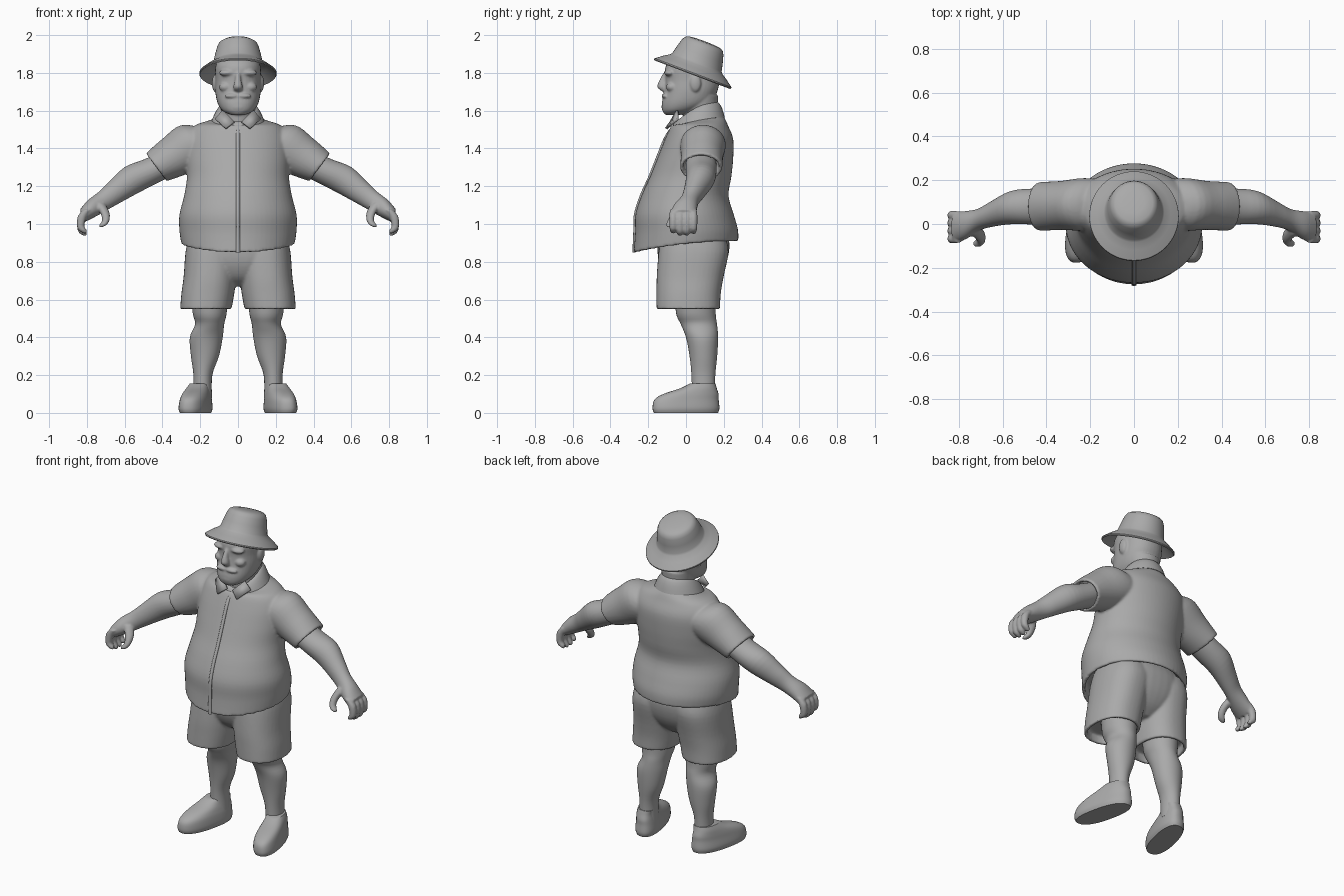
import bpy
import bmesh
import math
from mathutils import Matrix, Vector

old_cube = bpy.data.objects.get("Cube")
if old_cube:
    bpy.data.objects.remove(old_cube, do_unlink=True)

# One plain grey for the whole figure
grey = bpy.data.materials.new("clay grey")
grey.use_nodes = True
colour = (.4, .4, .4, 1)
grey.diffuse_color = colour
grey.node_tree.nodes["Principled BSDF"].inputs["Base Color"].default_value = colour

X_AXIS, Y_AXIS = Vector((1, 0, 0)), Vector((0, 1, 0))


def blend_rows(rows, steps):
    """Catmull-Rom interpolation between the given cross-sections."""
    rows = [tuple(row) + (0,) * (6 - len(row)) for row in rows]
    if steps == 1:
        return rows
    result = []
    for i in range(len(rows) - 1):
        a, b, c, d = rows[max(i - 1, 0)], rows[i], rows[i + 1], rows[min(i + 2, len(rows) - 1)]
        for k in range(steps):
            t = k / steps
            result.append([q + t / 2 * (r - p + t * (2 * p - 5 * q + 4 * r - s + t * (3 * (q - r) + s - p)))
                           for p, q, r, s in zip(a, b, c, d)])
    return result + [rows[-1]]


def loft(bm, rows, u=X_AXIS, v=Y_AXIS, power=2, sides=40, steps=4, hollow=None, both=False):
    """Skin cross-sections (x, y, z, radius_u, radius_v, front_drop) into a closed body.
    A hollow vector sinks the last opening, so hems look like cloth."""
    rows = blend_rows(rows, steps)
    if hollow:
        x, y, z, ru, rv, drop = rows[-1]
        inner = (ru - .018, rv - .018, drop)
        rows.append((x, y, z) + inner)
        rows.append((x + hollow[0], y + hollow[1], z + hollow[2]) + inner)
    for mirror in ((1, -1) if both else (1,)):
        rings = []
        for x, y, z, ru, rv, drop in rows:
            ring = []
            for k in range(sides):
                angle = math.tau * k / sides
                c, s = math.cos(angle), math.sin(angle)
                cu = math.copysign(abs(c) ** (2 / power), c)
                sv = math.copysign(abs(s) ** (2 / power), s)
                point = Vector((x, y, z)) + u * (ru * cu) + v * (rv * sv)
                point.z -= drop * ((1 - s) / 2) ** 2
                point.x *= mirror
                ring.append(bm.verts.new(point))
            rings.append(ring)
        for low, high in zip(rings, rings[1:]):
            for k in range(sides):
                n = (k + 1) % sides
                bm.faces.new((low[k], low[n], high[n], high[k]))
        bm.faces.new(rings[0])
        bm.faces.new(rings[-1])


def ball(bm, centre, size, both=False):
    for mirror in ((1, -1) if both else (1,)):
        place = Matrix.Translation((centre[0] * mirror, centre[1], centre[2]))
        bmesh.ops.create_uvsphere(bm, u_segments=24, v_segments=16, radius=1,
                                  matrix=place @ Matrix.Diagonal((*size, 1)))


def finish(name, bm, voxel=None):
    """Turn the bmesh into an object; a voxel size melts its bodies together."""
    bmesh.ops.recalc_face_normals(bm, faces=bm.faces)
    mesh = bpy.data.meshes.new(name)
    bm.to_mesh(mesh)
    bm.free()
    mesh.materials.append(grey)
    obj = bpy.data.objects.new(name, mesh)
    bpy.context.collection.objects.link(obj)
    bpy.context.view_layer.objects.active = obj
    obj.select_set(True)
    bpy.ops.object.shade_smooth_by_angle(angle=math.radians(40))
    obj.select_set(False)
    if voxel:
        remesh = obj.modifiers.new("fuse", "REMESH")
        remesh.mode = "VOXEL"
        remesh.voxel_size = voxel
        remesh.use_smooth_shade = True
        relax = obj.modifiers.new("relax", "SMOOTH")
        relax.factor = .5
        relax.iterations = 4
    return obj


# Shirt: round torso with two short sleeves
shirt = bmesh.new()
loft(shirt, [
    (0, .08, 1.59, .09, .1, .08), (0, .075, 1.56, .14, .13, .04), (0, .073, 1.52, .23, .15),
    (0, .07, 1.45, .27, .18), (0, .05, 1.35, .275, .2), (0, .025, 1.25, .27, .215),
    (0, -.005, 1.15, .285, .23), (0, -.007, 1.05, .31, .26), (0, .003, .97, .31, .272, .02),
    (0, 0, .91, .3, .277, .06)], sides=64, hollow=(0, 0, .05))
loft(shirt, [
    (.1, .09, 1.43, .09, .1), (.22, .09, 1.42, .13, .12),
    (.33, .085, 1.36, .115, .112), (.433, .08, 1.3, .092, .112)],
    u=Vector((.6, 0, .8)), hollow=(-.04, 0, .03), both=True)
finish("shirt", shirt, .008)

# Button placket running down the belly
placket = bmesh.new()
loft(placket, [
    (0, -.082, 1.5, .01, .008), (0, -.112, 1.45, .01, .008), (0, -.152, 1.35, .01, .008),
    (0, -.192, 1.25, .01, .008), (0, -.237, 1.15, .01, .008), (0, -.268, 1.05, .01, .008),
    (0, -.271, .96, .01, .008), (0, -.276, .848, .012, .008)], sides=12)
finish("shirt_placket", placket)

# Collar band and its two pointed flaps
collar = bmesh.new()
loft(collar, [
    (0, .06, 1.565, .14, .145, .08), (0, .06, 1.61, .12, .132, .09), (0, .06, 1.64, .1, .115, .1),
    (0, .06, 1.635, .088, .103, .1), (0, .06, 1.56, .08, .09, .08)], steps=2)
finish("collar", collar)
flaps = bmesh.new()
for side in (1, -1):
    corners = [(.02, -.08, 1.54), (.08, -.045, 1.6), (.12, -.045, 1.555), (.065, -.105, 1.505)]
    flaps.faces.new([flaps.verts.new((x * side, y, z)) for x, y, z in corners])
flap_object = finish("collar_flaps", flaps)
thick = flap_object.modifiers.new("cloth", "SOLIDIFY")
thick.thickness, thick.offset = .014, 0

# Shorts: seat and two wide legs
shorts = bmesh.new()
loft(shorts, [
    (0, .03, .98, .24, .17), (0, .04, .9, .265, .19), (0, .035, .8, .26, .18),
    (0, .03, .72, .17, .14), (0, .03, .67, .06, .08)], power=2.3)
loft(shorts, [
    (.13, .04, .93, .13, .17), (.135, .04, .85, .143, .185), (.148, .022, .72, .14, .177),
    (.16, .014, .63, .14, .17), (.17, .012, .55, .136, .168)],
    power=2.3, hollow=(0, 0, .05), both=True)
finish("shorts", shorts, .008)

# Bare legs
legs = bmesh.new()
loft(legs, [
    (.15, .05, .66, .1, .11), (.15, .052, .53, .09, .105), (.15, .068, .47, .077, .096),
    (.168, .085, .4, .087, .085), (.175, .092, .3, .074, .073),
    (.186, .092, .2, .05, .063), (.188, .092, .08, .05, .06)], both=True)
finish("legs", legs)

# Slip-on shoes, toes turned outward
shoes = bmesh.new()
loft(shoes, [
    (.225, 0, 0, .07, .17), (.225, 0, .025, .077, .177), (.223, .003, .07, .072, .17),
    (.219, .026, .1, .066, .146), (.21, .066, .13, .058, .097), (.2, .088, .155, .052, .068)],
    v=Vector((-.22, 1, 0)), power=2.4, both=True)
finish("shoes", shoes)

# Arms with curled hands
arms = bmesh.new()
loft(arms, [
    (.36, .08, 1.33, .07, .08), (.46, .08, 1.28, .072, .082), (.56, .075, 1.235, .077, .076),
    (.65, .045, 1.17, .063, .058), (.71, .02, 1.125, .053, .05),
    (.77, -.005, 1.085, .048, .064), (.82, -.015, 1.045, .035, .07)],
    u=Vector((.5, 0, .87)), both=True)
for finger, reach in enumerate((.01, 0, 0, .012)):
    y = .04 - finger * .036
    loft(arms, [
        (.8, y, 1.075, .02, .018), (.825, y, 1.04, .024, .021), (.833, y, .99, .02, .02),
        (.822, y, .955 + reach, .022, .018), (.808, y, .938 + reach, .01, .009)],
        sides=12, both=True)
loft(arms, [
    (.735, -.02, 1.11, .03, .03), (.705, -.05, 1.06, .025, .028), (.7, -.075, 1.02, .02, .022),
    (.715, -.088, .995, .02, .018), (.728, -.09, .983, .009, .009)], sides=12, both=True)
finish("arms", arms, .006)

# Head with beard, nose, moustache, brows and ears
head = bmesh.new()
loft(head, [(0, .075, 1.47, .08, .085), (0, .075, 1.58, .085, .09), (0, .07, 1.68, .1, .1)])
loft(head, [
    (0, -.07, 1.578, .04, .04), (0, -.035, 1.6, .082, .09), (0, .002, 1.64, .108, .13),
    (0, .025, 1.7, .12, .14), (0, .034, 1.76, .12, .143), (0, .034, 1.84, .118, .14),
    (0, .05, 1.91, .08, .09)], power=2.2)
loft(head, [
    (0, -.1, 1.81, .014, .012), (0, -.117, 1.77, .015, .02),
    (0, -.125, 1.725, .025, .027), (0, -.11, 1.7, .018, .012)], sides=16)
ball(head, (0, -.085, 1.62), (.065, .045, .035))
ball(head, (.03, -.11, 1.678), (.04, .02, .013), both=True)
ball(head, (.055, -.085, 1.8), (.045, .03, .018), both=True)
ball(head, (.065, -.075, 1.725), (.035, .03, .026), both=True)
ball(head, (.122, .05, 1.745), (.016, .03, .045), both=True)
finish("head", head, .006)

# Bucket hat, tipped toward the back
hat = bmesh.new()
profile = [(.06, .12), (.035, .155), (-.005, .206), (0, .21), (.006, .209), (.035, .172), (.055, .142),
           (.066, .134), (.11, .124), (.15, .113), (.168, .104), (.178, .088), (.183, .05), (.184, .01)]
loft(hat, [(0, 0, height, radius * .975, radius * 1.04) for height, radius in profile], sides=64, steps=1)
hat_object = finish("bucket_hat", hat)
hat_object.location = (0, .035, 1.795)
hat_object.rotation_euler.x = math.radians(-20.7)
